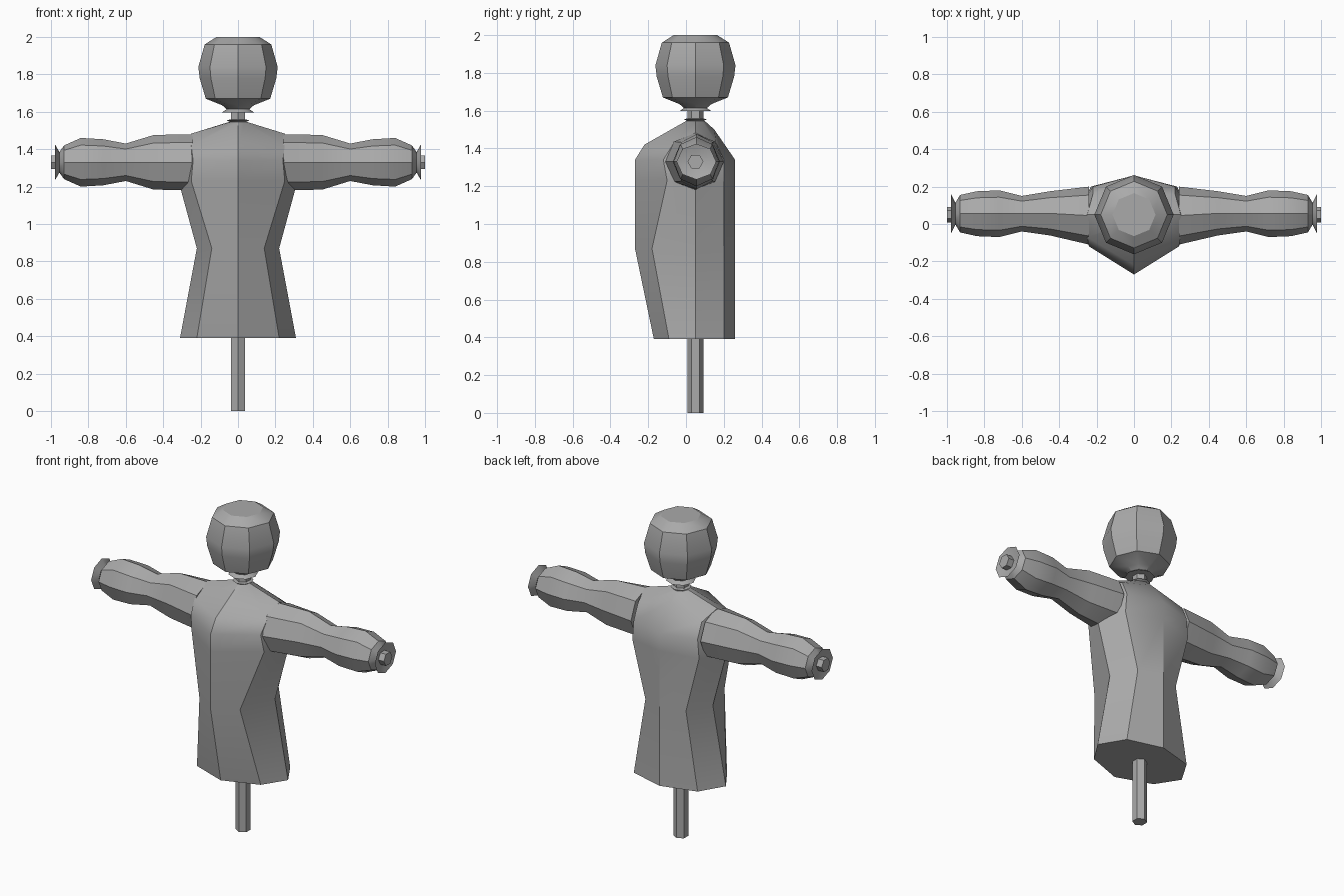
import bpy, bmesh, math

if "Cube" in bpy.data.objects:
    bpy.data.objects.remove(bpy.data.objects["Cube"])

CY, AZ = 0.05, 1.33   # depth of the post, height of the arms

grey = bpy.data.materials.new("plain grey")
grey.diffuse_color = (0.4, 0.4, 0.4, 1)
grey.use_nodes = True
grey.node_tree.nodes["Principled BSDF"].inputs["Base Color"].default_value = grey.diffuse_color


def loft(name, rings):
    """Skin a list of equal-length point rings and cap both ends."""
    bm = bmesh.new()
    vs = [[bm.verts.new(p) for p in r] for r in rings]
    n = len(vs[0])
    for a, b in zip(vs, vs[1:]):
        for i in range(n):
            j = (i + 1) % n
            bm.faces.new((a[i], a[j], b[j], b[i]))
    bm.faces.new(vs[0])
    bm.faces.new(vs[-1])
    bmesh.ops.recalc_face_normals(bm, faces=bm.faces)
    me = bpy.data.meshes.new(name)
    bm.to_mesh(me)
    bm.free()
    me.materials.append(grey)
    ob = bpy.data.objects.new(name, me)
    bpy.context.collection.objects.link(ob)
    bpy.ops.object.select_all(action='DESELECT')
    ob.select_set(True)
    bpy.context.view_layer.objects.active = ob
    bpy.ops.object.shade_smooth_by_angle(angle=math.radians(30))
    return ob


def ring(n, r):
    return [(r * math.sin(2 * math.pi * i / n), r * math.cos(2 * math.pi * i / n))
            for i in range(n)]


def upright(name, n, profile):
    """Turned part around the post; profile is (radius, z)."""
    return loft(name, [[(a, CY + b, z) for a, b in ring(n, r)] for r, z in profile])


# Wooden frame
upright("post", 6, [(0.042, 0), (0.042, 1.62)])
loft("cross_beam", [[(x, CY + b, AZ + a) for a, b in ring(6, 0.042)] for x in (-1, 1)])

# Sack head with its gathered hem
upright("head", 8, [(0.05, 1.605), (0.085, 1.635), (0.172, 1.67), (0.205, 1.78), (0.212, 1.84),
                    (0.178, 1.96), (0.115, 2.0)])
upright("head_hem", 8, [(0.035, 1.597), (0.085, 1.597), (0.045, 1.625)])

# Shirt body: half rings from front to back, mirrored across x
halves = [
    [(0, -.17, .39), (.22, -.09, .39), (.31, .05, .39), (.22, .20, .39), (0, .26, .39)],
    [(0, -.27, .87), (.14, -.18, .87), (.22, .05, .87), (.14, .20, .87), (0, .26, .87)],
    [(0, -.27, 1.23), (.25, -.10, 1.23), (.31, .05, 1.20), (.23, .20, 1.22), (0, .26, 1.23)],
    [(0, -.27, 1.34), (.24, -.12, 1.34), (.30, .05, 1.34), (.22, .20, 1.34), (0, .26, 1.34)],
    [(0, -.22, 1.42), (.25, -.07, 1.42), (.25, .05, 1.483), (.22, .16, 1.43), (0, .15, 1.50)],
    [(0, .00, 1.545), (.035, .015, 1.545), (.05, .05, 1.545), (.035, .085, 1.545), (0, .10, 1.545)],
]
loft("shirt_body", [h + [(-x, y, z) for x, y, z in h[3:0:-1]] for h in halves])
upright("collar", 8, [(0.035, 1.54), (0.06, 1.555), (0.035, 1.56)])

# Sleeves with flared cuffs: (x, centre y, half depth, half height)
sleeve = [(.24, .045, .155, .15), (.45, .057, .118, .146), (.60, .055, .095, .10),
          (.72, .055, .125, .123), (.84, .055, .12, .13), (.93, .055, .10, .09),
          (.955, .055, .058, .055), (.978, .055, .105, .095), (.962, .055, .045, .045)]
for side, s in (("left", 1), ("right", -1)):
    loft(side + "_sleeve", [[(s * x, cy + b * ry, AZ + a * rz) for a, b in ring(8, 1)]
                            for x, cy, ry, rz in sleeve])
